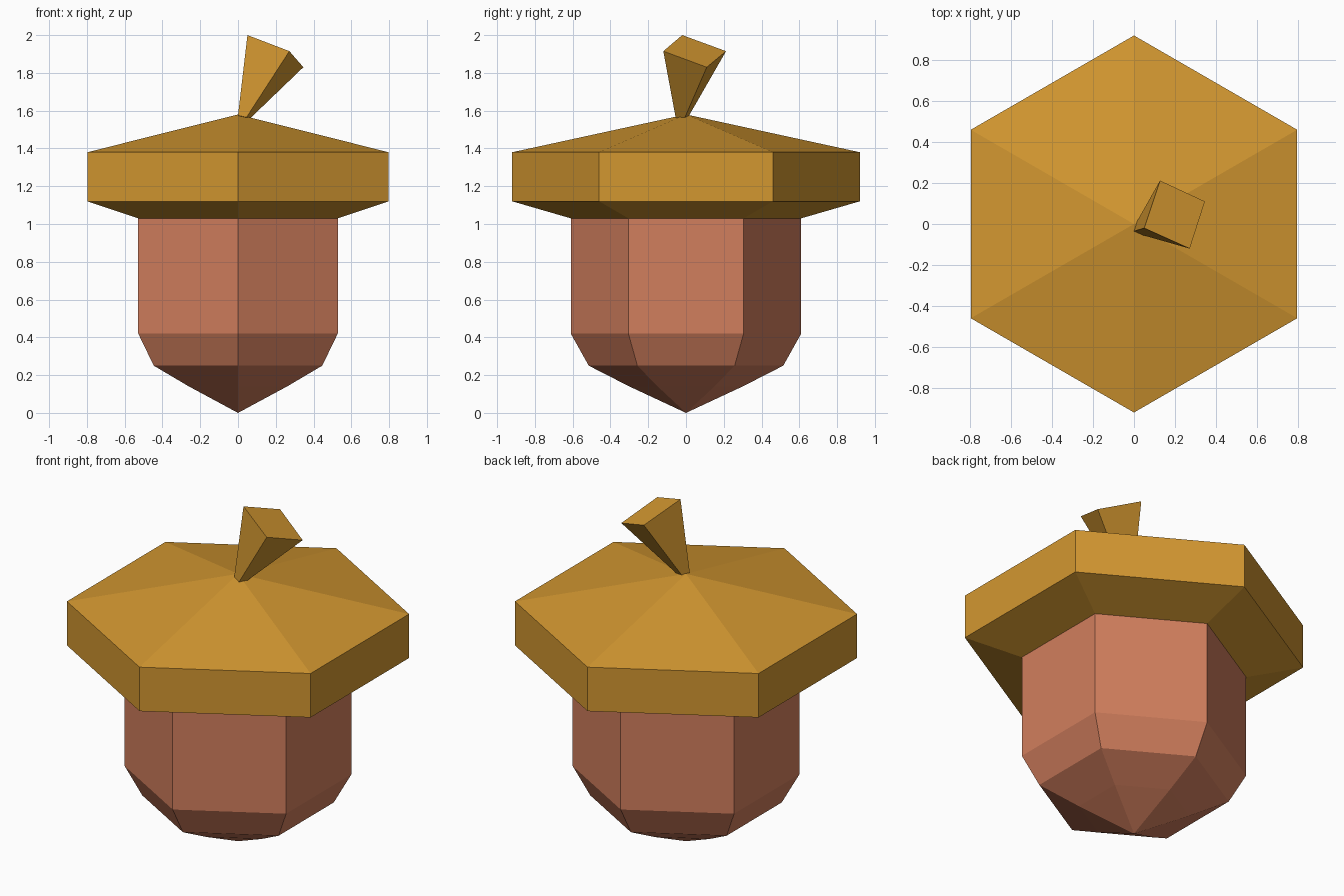
import bpy
from math import cos, sin, pi

if "Cube" in bpy.data.objects:
    bpy.data.objects.remove(bpy.data.objects["Cube"])


def material(name, rgb):
    m = bpy.data.materials.new(name)
    m.diffuse_color = (*rgb, 1)
    m.use_nodes = True
    m.node_tree.nodes["Principled BSDF"].inputs["Base Color"].default_value = m.diffuse_color
    return m


def loft(name, rings, mat, cap_start=False, cap_end=False):
    """Skin a list of rings; a one-point ring becomes a tip."""
    verts, faces, ids = [], [], []
    for ring in rings:
        ids.append(list(range(len(verts), len(verts) + len(ring))))
        verts += ring
    for lo, hi in zip(ids, ids[1:]):
        n = max(len(lo), len(hi))
        for i in range(n):
            j = (i + 1) % n
            if len(lo) == 1:
                faces.append((lo[0], hi[j], hi[i]))
            elif len(hi) == 1:
                faces.append((lo[i], lo[j], hi[0]))
            else:
                faces.append((lo[i], lo[j], hi[j], hi[i]))
    if cap_start:
        faces.append(ids[0][::-1])
    if cap_end:
        faces.append(ids[-1])
    me = bpy.data.meshes.new(name)
    me.from_pydata(verts, [], faces)
    me.materials.append(mat)
    ob = bpy.data.objects.new(name, me)
    bpy.context.collection.objects.link(ob)
    return ob


def hexagon(r, z):
    if r == 0:
        return [(0, 0, z)]
    return [(r * cos(pi / 6 + k * pi / 3), r * sin(pi / 6 + k * pi / 3), z) for k in range(6)]


nut_mat = material("nut_brown", (0.64, 0.21, 0.11))
cap_mat = material("cap_ochre", (0.65, 0.31, 0.03))

# nut body, tip to neck
nut = [(0, 0), (0.3, 0.14), (0.515, 0.25), (0.61, 0.42), (0.61, 1.03)]
loft("nut", [hexagon(r, z) for r, z in nut], nut_mat)

# overhanging cap
cap = [(0.61, 1.03), (0.92, 1.12), (0.92, 1.38), (0, 1.58)]
loft("cap", [hexagon(r, z) for r, z in cap], cap_mat)

# leaning, flaring four-sided stem
base = [(0, -0.035, 1.575), (0.045, -0.055, 1.565), (0.06, -0.01, 1.555), (0.012, 0.008, 1.56)]
top = [(0.05, -0.02, 2.0), (0.272, -0.12, 1.915), (0.346, 0.11, 1.83), (0.127, 0.212, 1.915)]
loft("stem", [base, top], cap_mat, cap_start=True, cap_end=True)
